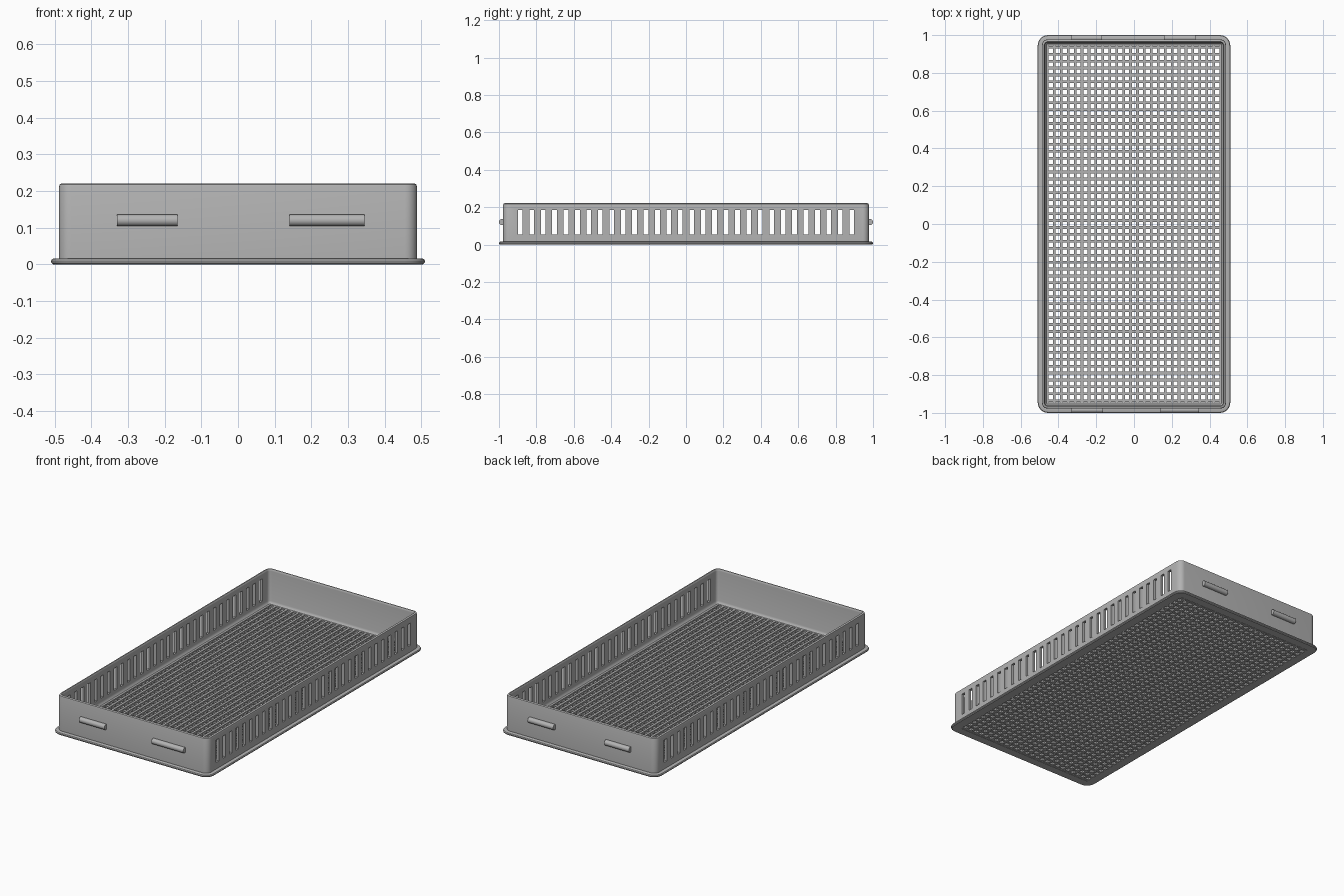
import bpy, bmesh, math

if "Cube" in bpy.data.objects:
    bpy.data.objects.remove(bpy.data.objects["Cube"], do_unlink=True)

grey = bpy.data.materials.new("plastic grey")
grey.use_nodes = True
grey.diffuse_color = (0.45, 0.45, 0.45, 1)
grey.node_tree.nodes["Principled BSDF"].inputs["Base Color"].default_value = grey.diffuse_color

EXTRA_LENGTH = 0.49      # half length minus half width
PITCH = 0.0367           # floor mesh spacing
COLUMNS, ROWS, SLOTS = 25, 51, 30


def finish(name, bm):
    bmesh.ops.recalc_face_normals(bm, faces=bm.faces)
    mesh = bpy.data.meshes.new(name)
    bm.to_mesh(mesh)
    bm.free()
    mesh.materials.append(grey)
    obj = bpy.data.objects.new(name, mesh)
    bpy.context.collection.objects.link(obj)
    return obj


def smooth(obj):
    bpy.ops.object.select_all(action="DESELECT")
    obj.select_set(True)
    bpy.context.view_layer.objects.active = obj
    bpy.ops.object.shade_smooth_by_angle(angle=math.radians(35))


def add_box(bm, x0, x1, y0, y1, z0, z1):
    verts = bmesh.ops.create_cube(bm, size=1)["verts"]
    bmesh.ops.scale(bm, vec=(x1 - x0, y1 - y0, z1 - z0), verts=verts)
    bmesh.ops.translate(bm, vec=((x0 + x1) / 2, (y0 + y1) / 2, (z0 + z1) / 2), verts=verts)


def rounded_ring(bm, half, z, steps=6):
    """Rounded rectangle loop; the corner centres are shared by all loops."""
    centre = 0.455
    radius = max(half - centre, 0.001)
    ring = []
    for i, (sx, sy) in enumerate([(1, 1), (-1, 1), (-1, -1), (1, -1)]):
        for k in range(steps + 1):
            a = math.pi / 2 * (i + k / steps)
            ring.append(bm.verts.new((sx * centre + radius * math.cos(a),
                                      sy * (centre + EXTRA_LENGTH) + radius * math.sin(a), z)))
    return ring


# Tray wall with base flange: cross-section of (half width, height) swept round
section = [(0.456, 0), (0.504, 0), (0.509, 0.004), (0.51, 0.009), (0.507, 0.014),
           (0.502, 0.016), (0.488, 0.016), (0.488, 0.212), (0.486, 0.218), (0.481, 0.221),
           (0.476, 0.221), (0.473, 0.217), (0.472, 0.21), (0.472, 0.036), (0.469, 0.027),
           (0.463, 0.021), (0.456, 0.02)]
bm = bmesh.new()
rings = [rounded_ring(bm, half, z) for half, z in section]
for ring, above in zip(rings, rings[1:] + rings[:1]):
    for i in range(len(ring)):
        j = (i + 1) % len(ring)
        bm.faces.new((ring[i], ring[j], above[j], above[i]))
wall = finish("tray_wall", bm)

# Ventilation slots through both long sides
bm = bmesh.new()
for i in range(SLOTS):
    y = (i - (SLOTS - 1) / 2) * 0.0611
    add_box(bm, -0.6, 0.6, y - 0.0125, y + 0.0125, 0.055, 0.185)
cutter = finish("slot_cutter", bm)
cutter.hide_render = True
cut = wall.modifiers.new("slots", "BOOLEAN")
cut.operation, cut.solver, cut.object = "DIFFERENCE", "EXACT", cutter
bpy.context.view_layer.objects.active = wall
bpy.ops.object.modifier_apply(modifier="slots")
bpy.data.objects.remove(cutter, do_unlink=True)
smooth(wall)

# Floor mesh: long bars over slightly lower cross bars
bm = bmesh.new()
for i in range(COLUMNS + 1):
    x = (i - COLUMNS / 2) * PITCH
    add_box(bm, x - 0.007, x + 0.007, -0.948, 0.948, 0.001, 0.02)
finish("floor_long_bars", bm)
bm = bmesh.new()
for i in range(ROWS + 1):
    y = (i - ROWS / 2) * PITCH
    add_box(bm, -0.458, 0.458, y - 0.007, y + 0.007, 0, 0.014)
finish("floor_cross_bars", bm)

# Rounded grips on the end walls
for name, side, spans in (("front_grip", -1, [(-0.33, -0.165), (0.14, 0.345)]),
                          ("back_grip", 1, [(-0.33, -0.17), (0.16, 0.325)])):
    for n, (x0, x1) in enumerate(spans):
        bpy.ops.mesh.primitive_cylinder_add(vertices=24, radius=0.016, depth=x1 - x0,
                                            location=((x0 + x1) / 2, side * 0.984, 0.12),
                                            rotation=(0, math.pi / 2, 0))
        grip = bpy.context.object
        grip.name = f"{name}_{n + 1}"
        grip.data.materials.append(grey)
        smooth(grip)
